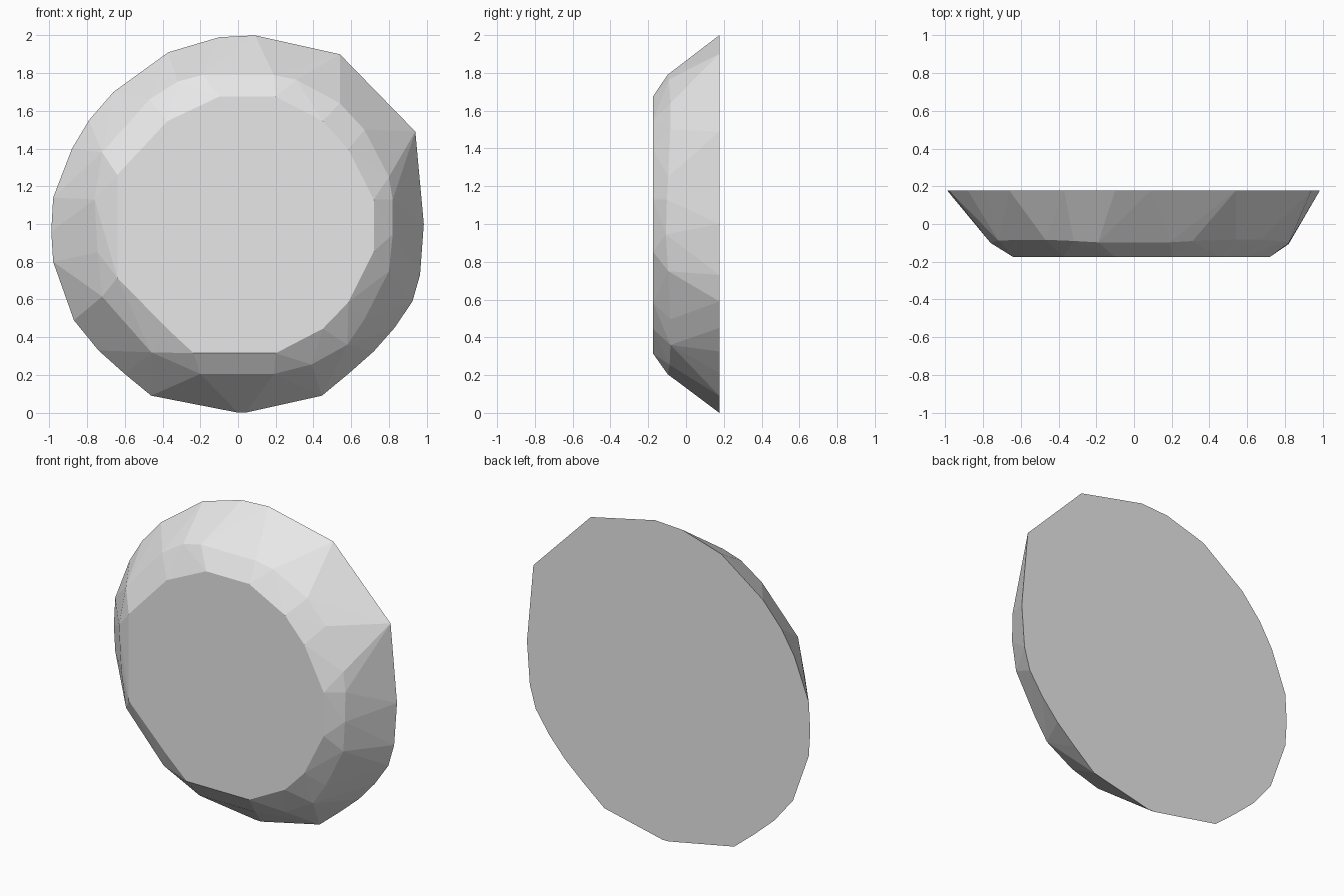
import bpy, bmesh, math

if "Cube" in bpy.data.objects:
    bpy.data.objects.remove(bpy.data.objects["Cube"])

# Outlines of the faceted disc as (x, z) pairs
BACK_RIM = [(.09, 2), (.54, 1.9), (.94, 1.49), (.985, 1), (.965, .73), (.925, .59),
            (.83, .45), (.72, .325), (.59, .21), (.445, .09), (.04, 0), (0, 0),
            (-.46, .09), (-.6, .205), (-.74, .33), (-.87, .49), (-.98, .8), (-.99, .96),
            (-.98, 1.14), (-.88, 1.4), (-.79, 1.55), (-.66, 1.7), (-.37, 1.91), (-.1, 1.99)]
SHOULDER = [(-.19, 1.79), (.19, 1.79), (.31, 1.765), (.54, 1.64), (.67, 1.5), (.8, 1.25),
            (.82, 1.13), (.82, .945), (.8, .75), (.67, .495), (.58, .36), (.39, .255),
            (.19, .205), (-.2, .205), (-.46, .32), (-.61, .485), (-.72, .615),
            (-.745, .85), (-.76, 1.13), (-.72, 1.38), (-.605, 1.495), (-.47, 1.66),
            (-.32, 1.755)]
FRONT_FACE = [(-.1, 1.675), (.2, 1.675), (.45, 1.545), (.585, 1.395), (.72, 1.13),
              (.72, .855), (.585, .585), (.45, .445), (.2, .315), (-.235, .315),
              (-.375, .445), (-.64, .715), (-.64, 1.26), (-.375, 1.545)]


def shoulder_depth(x, z):
    # The shoulder sits slightly further back on the diagonals
    return -.11 + .028 * abs(math.sin(2 * math.atan2(z - 1, x)))


grey = bpy.data.materials.new("light_grey")
grey.diffuse_color = (.8, .8, .8, 1)
grey.use_nodes = True
grey.node_tree.nodes["Principled BSDF"].inputs["Base Color"].default_value = grey.diffuse_color

# Faceted disc: flat back, sloping side, bevelled shoulder, flat front
bm = bmesh.new()
for outline, depth in ((BACK_RIM, lambda x, z: .177),
                       (SHOULDER, shoulder_depth),
                       (FRONT_FACE, lambda x, z: -.175)):
    for x, z in outline:
        bm.verts.new((x, depth(x, z), z))
hull = bmesh.ops.convex_hull(bm, input=bm.verts[:])
spare = {g for g in hull["geom_interior"] + hull["geom_unused"]
         if isinstance(g, bmesh.types.BMVert)}
bmesh.ops.delete(bm, geom=list(spare), context='VERTS')
bmesh.ops.dissolve_limit(bm, angle_limit=math.radians(.5), verts=bm.verts[:], edges=bm.edges[:])
bmesh.ops.recalc_face_normals(bm, faces=bm.faces[:])

mesh = bpy.data.meshes.new("faceted_disc")
bm.to_mesh(mesh)
bm.free()
mesh.materials.append(grey)
disc = bpy.data.objects.new("faceted_disc", mesh)
bpy.context.collection.objects.link(disc)
